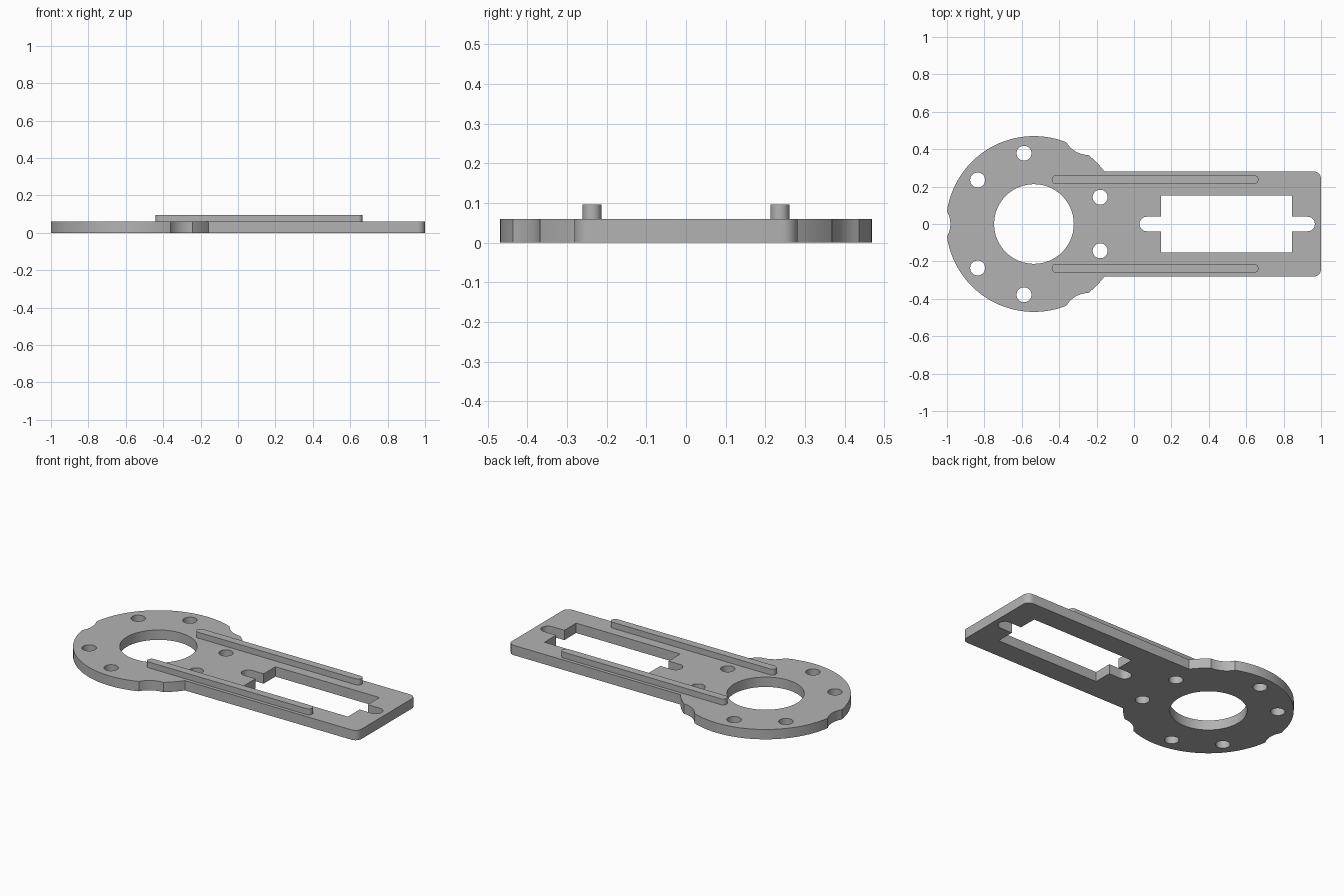
import bpy, bmesh
from math import radians, degrees, sin, cos, asin

if "Cube" in bpy.data.objects:
    bpy.data.objects.remove(bpy.data.objects["Cube"], do_unlink=True)

HUB_X, HUB_R = -0.535, 0.47
ARM_W, CORNER = 0.282, 0.04
PLATE_T, RIB_TOP = 0.06, 0.096
NOTCH_HALF, NOTCH_R, NOTCH_D = 0.068, 0.137, 0.584

# One shared material
grey = bpy.data.materials.new("plain grey")
grey.use_nodes = True
colour = (0.45, 0.45, 0.45, 1)
grey.diffuse_color = colour
grey.node_tree.nodes["Principled BSDF"].inputs["Base Color"].default_value = colour


def arc(cx, cy, r, start, end, steps):
    """Points along an arc, angles in degrees."""
    angles = [radians(start + (end - start) * i / steps) for i in range(steps + 1)]
    return [(cx + r * cos(a), cy + r * sin(a)) for a in angles]


def circle(cx, cy, r, steps=32):
    return arc(cx, cy, r, 0, 360, steps)[:-1]


def slot(x0, x1, cy, r):
    """Long slot with round ends."""
    return arc(x1 - r, cy, r, -90, 90, 12) + arc(x0 + r, cy, r, 90, 270, 12)


def notch(direction, first, last):
    """Scallop bitten out of the hub rim."""
    a = radians(direction)
    return arc(HUB_X + NOTCH_D * cos(a), NOTCH_D * sin(a), NOTCH_R,
               direction + 180 + first, direction + 180 + last, 10)


def mirrored(half):
    """Close a half outline by mirroring it across y = 0."""
    return half + [(x, -y) for x, y in reversed(half) if abs(y) > 1e-5]


def slab(name, loops, z0, z1):
    """Flat plate from an outline and its holes."""
    curve = bpy.data.curves.new(name, "CURVE")
    curve.dimensions = "2D"
    curve.fill_mode = "BOTH"
    curve.extrude = (z1 - z0) / 2
    for loop in loops:
        spline = curve.splines.new("POLY")
        spline.points.add(len(loop) - 1)
        for point, (x, y) in zip(spline.points, loop):
            point.co = (x, y, 0, 1)
        spline.use_cyclic_u = True
    obj = bpy.data.objects.new(name, curve)
    bpy.context.collection.objects.link(obj)
    bpy.ops.object.select_all(action="DESELECT")
    obj.select_set(True)
    bpy.context.view_layer.objects.active = obj
    bpy.ops.object.convert(target="MESH")
    obj = bpy.context.object
    bm = bmesh.new()
    bm.from_mesh(obj.data)
    bmesh.ops.remove_doubles(bm, verts=bm.verts, dist=1e-5)
    bmesh.ops.recalc_face_normals(bm, faces=bm.faces)
    bmesh.ops.translate(bm, verts=bm.verts, vec=(0, 0, (z0 + z1) / 2))
    bm.to_mesh(obj.data)
    bm.free()
    obj.data.materials.clear()
    obj.data.materials.append(grey)
    bpy.ops.object.shade_smooth_by_angle(angle=radians(30))
    return obj


# Plate outline: round hub with three scallops, running into the arm
rim = degrees(asin(NOTCH_HALF / HUB_R))
bite = degrees(asin(NOTCH_HALF / NOTCH_R))
join = degrees(asin(ARM_W / HUB_R))
half = notch(180, 0, bite)
half += arc(HUB_X, 0, HUB_R, 180 - rim, 60 + rim, 32)[1:]
half += notch(60, -bite, bite)[1:]
half += arc(HUB_X, 0, HUB_R, 60 - rim, join, 6)[1:]
half += arc(1 - CORNER, ARM_W - CORNER, CORNER, 90, 0, 8)
loops = [mirrored(half), circle(HUB_X, 0, 0.213, 64)]

# Bolt holes in three pairs around the hub
for middle in (0, 120, 240):
    for offset in (-22, 22):
        a = radians(middle + offset)
        loops.append(circle(HUB_X + 0.382 * cos(a), 0.382 * sin(a), 0.04))

# Rectangular window with a round-ended slot at each end
WX0, WX1, WY, SLOT_R = 0.145, 0.845, 0.152, 0.039
window = arc(0.967 - SLOT_R, 0, SLOT_R, 0, 90, 8)
window += [(WX1, SLOT_R), (WX1, WY), (WX0, WY), (WX0, SLOT_R)]
window += arc(0.03 + SLOT_R, 0, SLOT_R, 90, 180, 8)
loops.append(mirrored(window))

slab("base_plate", loops, 0, PLATE_T)

# Raised guide ribs along both sides of the arm
for name, side in (("left_rib", 1), ("right_rib", -1)):
    slab(name, [slot(-0.44, 0.666, side * 0.237, 0.024)], PLATE_T, RIB_TOP)
